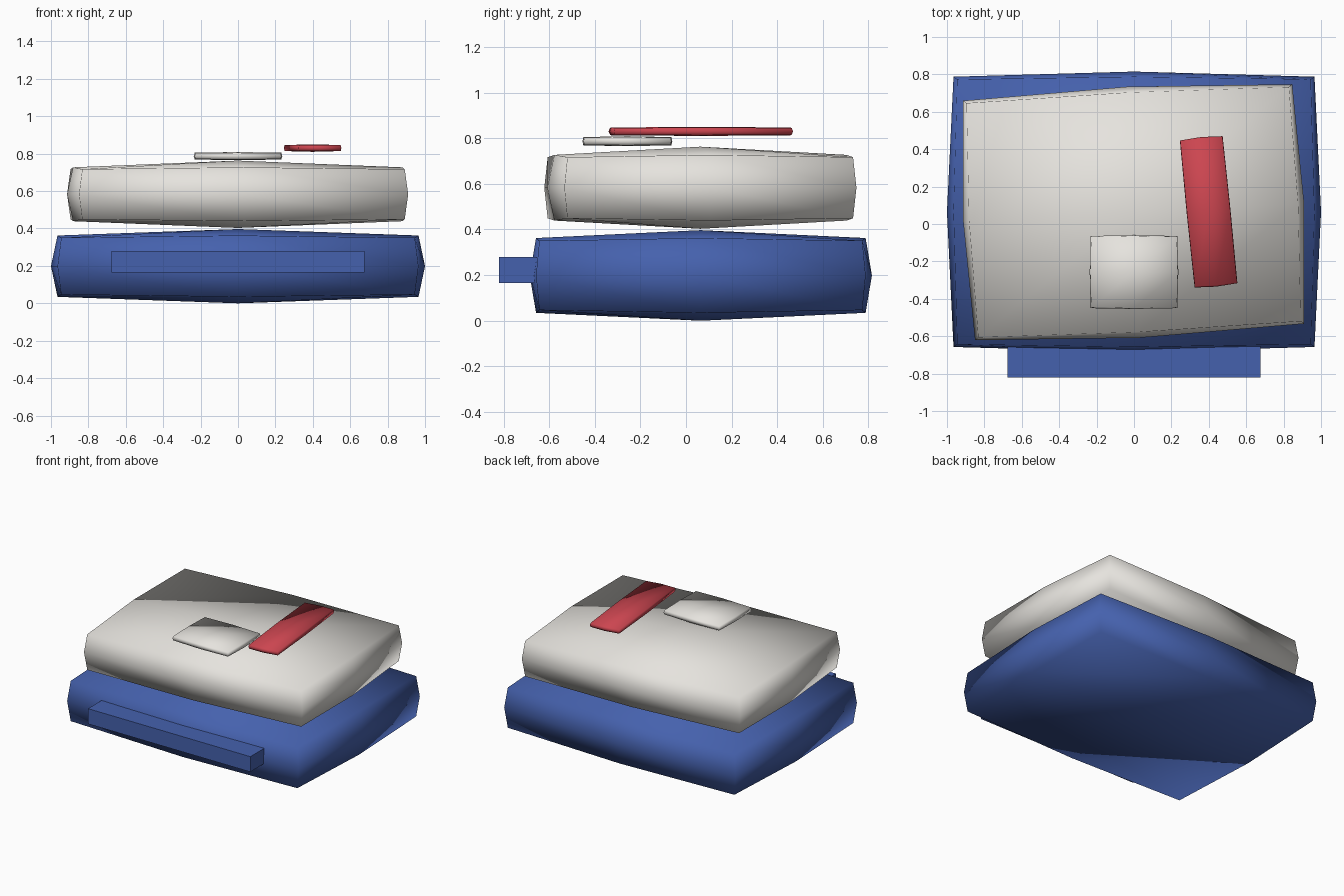
import bpy, bmesh
from mathutils import Matrix

if "Cube" in bpy.data.objects:
    bpy.data.objects.remove(bpy.data.objects["Cube"])


def material(name, rgb):
    m = bpy.data.materials.new(name)
    m.diffuse_color = (*rgb, 1)
    m.use_nodes = True
    m.node_tree.nodes["Principled BSDF"].inputs["Base Color"].default_value = m.diffuse_color
    return m


BLUE = material("blue_cloth", (0.06, 0.12, 0.42))
WHITE = material("white_cloth", (0.79, 0.77, 0.73))
RED = material("red_cloth", (0.60, 0.06, 0.08))


def finish(name, bm, centre, turn, mat, smooth):
    bmesh.ops.recalc_face_normals(bm, faces=bm.faces)
    for f in bm.faces:
        f.smooth = smooth
    me = bpy.data.meshes.new(name)
    bm.to_mesh(me)
    bm.free()
    me.materials.append(mat)
    ob = bpy.data.objects.new(name, me)
    ob.location = centre
    ob.rotation_euler.z = turn
    bpy.context.collection.objects.link(ob)
    return ob


def pillow(name, centre, corner, edge, face, mat, turn=0.0):
    """Box with each face halved both ways; edge and face centres puff outward."""
    bm = bmesh.new()
    bmesh.ops.create_cube(bm, size=2)
    bmesh.ops.subdivide_edges(bm, edges=bm.edges[:], cuts=1, use_grid_fill=True)
    for v in bm.verts:
        zeros = sum(abs(c) < 0.1 for c in v.co)
        half = (corner, edge, face)[zeros]
        v.co = [c * h for c, h in zip(v.co, half)]
    return finish(name, bm, centre, turn, mat, True)


def box(name, centre, size, mat):
    bm = bmesh.new()
    bmesh.ops.create_cube(bm, size=1, matrix=Matrix.Diagonal((*size, 1)))
    return finish(name, bm, centre, 0, mat, False)


# Folded blue garment at the bottom, with its front fold
pillow("lower_folded_cloth", (0, 0.065, 0.1985), (0.945, 0.708, 0.152),
       (0.965, 0.7225, 0.164), (1.0, 0.75, 0.1985), BLUE)
box("front_fold", (0, -0.73, 0.2225), (1.354, 0.18, 0.115), BLUE)

# Folded white garment on top, slightly turned
pillow("upper_folded_cloth", (-0.002, 0.063, 0.583), (0.863, 0.627, 0.134),
       (0.881, 0.641, 0.144), (0.913, 0.672, 0.18), WHITE, 0.05)

# Collar patch and red tie lying on the stack
pillow("collar_patch", (0, -0.257, 0.787), (0.228, 0.188, 0.016),
       (0.232, 0.193, 0.018), (0.237, 0.197, 0.022), WHITE)
pillow("tie", (0.399, 0.065, 0.83), (0.112, 0.389, 0.015),
       (0.115, 0.395, 0.017), (0.1175, 0.402, 0.02), RED, 0.1)
